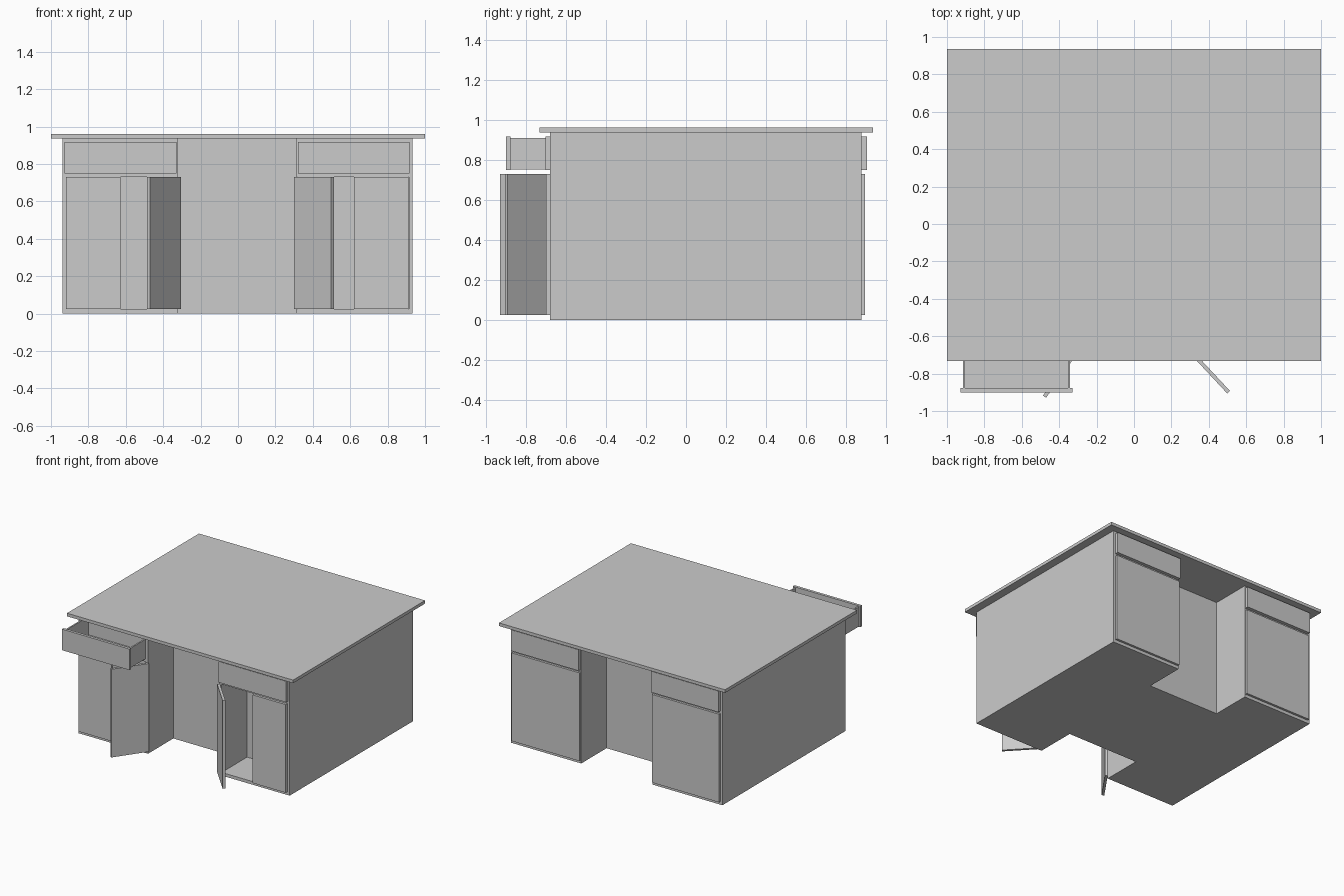
import bpy, bmesh
from math import radians
from mathutils import Matrix, Vector

if "Cube" in bpy.data.objects:
    bpy.data.objects.remove(bpy.data.objects["Cube"])


def make(name, bm):
    bmesh.ops.recalc_face_normals(bm, faces=bm.faces)
    me = bpy.data.meshes.new(name)
    bm.to_mesh(me)
    bm.free()
    ob = bpy.data.objects.new(name, me)
    bpy.context.collection.objects.link(ob)
    return ob


def add_box(bm, x0, x1, y0, y1, z0, z1):
    size = Matrix.Diagonal((x1 - x0, y1 - y0, z1 - z0, 1))
    pos = Matrix.Translation(((x0 + x1) / 2, (y0 + y1) / 2, (z0 + z1) / 2))
    bmesh.ops.create_cube(bm, size=1, matrix=pos @ size)


def box(name, *b):
    bm = bmesh.new()
    add_box(bm, *b)
    return make(name, bm)


X0, X1, Y0, Y1, TOP = -0.937, 0.933, -0.68, 0.878, 0.937   # carcass limits
K0, K1, DEPTH = -0.32, 0.312, 0.32                         # knee holes
ZD0, ZD1, ZW0, ZW1 = 0.025, 0.73, 0.75, 0.918              # door / drawer heights

# Desk top
box("desk_top", -1, 1, -0.732, 0.935, TOP, 0.962)

# H-shaped carcass, knee holes front and back
outline = [(X0, Y0), (K0, Y0), (K0, Y0 + DEPTH), (K1, Y0 + DEPTH), (K1, Y0), (X1, Y0),
           (X1, Y1), (K1, Y1), (K1, Y1 - DEPTH), (K0, Y1 - DEPTH), (K0, Y1), (X0, Y1)]
bm = bmesh.new()
face = bm.faces.new([bm.verts.new((x, y, 0)) for x, y in outline])
ext = bmesh.ops.extrude_face_region(bm, geom=[face])["geom"]
bmesh.ops.translate(bm, vec=Vector((0, 0, TOP)),
                    verts=[v for v in ext if isinstance(v, bmesh.types.BMVert)])
carcass = make("carcass", bm)

# Hollow cupboards and drawer bays in the front pedestals
for a, b in ((X0, K0), (K1, X1)):
    for z0, z1 in ((ZD0, ZD1), (ZW0, ZW1 - 0.005)):
        cutter = box("cutter", a + 0.02, b - 0.02, Y0 - 0.1, Y0 + DEPTH, z0, z1)
        mod = carcass.modifiers.new("bay", "BOOLEAN")
        mod.operation, mod.solver, mod.object = "DIFFERENCE", "EXACT", cutter
        bpy.context.view_layer.objects.active = carcass
        bpy.ops.object.modifier_apply(modifier=mod.name)
        bpy.data.objects.remove(cutter)


def drawer(name, a, b, pull):
    """Front panel plus an open-topped tray."""
    t, y = 0.012, Y0 - pull
    l, r, back = a + 0.012, b - 0.012, y + 0.29
    bm = bmesh.new()
    add_box(bm, a, b, y - 0.022, y, ZW0, ZW1)
    add_box(bm, l, r, y, back, ZW0 + 0.003, ZW0 + 0.015)
    add_box(bm, l, l + t, y, back, ZW0 + 0.003, ZW1 - 0.008)
    add_box(bm, r - t, r, y, back, ZW0 + 0.003, ZW1 - 0.008)
    add_box(bm, l, r, back - t, back, ZW0 + 0.003, ZW1 - 0.008)
    make(name, bm)


drawer("left_drawer", -0.927, -0.33, 0.198)
drawer("right_drawer", 0.32, 0.918, 0)


def door(name, hinge, width, angle):
    """Door swung about its hinge; a negative width extends to the left."""
    ob = box(name, min(0, width), max(0, width), -0.02, 0, ZD0, ZD1)
    ob.data.transform(Matrix.Translation((hinge, Y0, 0)) @ Matrix.Rotation(radians(angle), 4, 'Z'))


# Front doors: outer pair closed, inner pair ajar
door("left_outer_door", -0.92, 0.292, 0)
door("left_inner_door", K0, -0.29, 55)
door("right_outer_door", 0.912, -0.292, 0)
door("right_inner_door", K1 + 0.003, 0.29, -47)

# Back panels
for side, a, b in (("left", -0.92, -0.325), ("right", 0.317, 0.915)):
    box("back_drawer_" + side, a, b, Y1, 0.905, ZW0, ZW1)
    box("back_door_" + side, a, b, Y1, 0.896, ZD0, ZD1)
